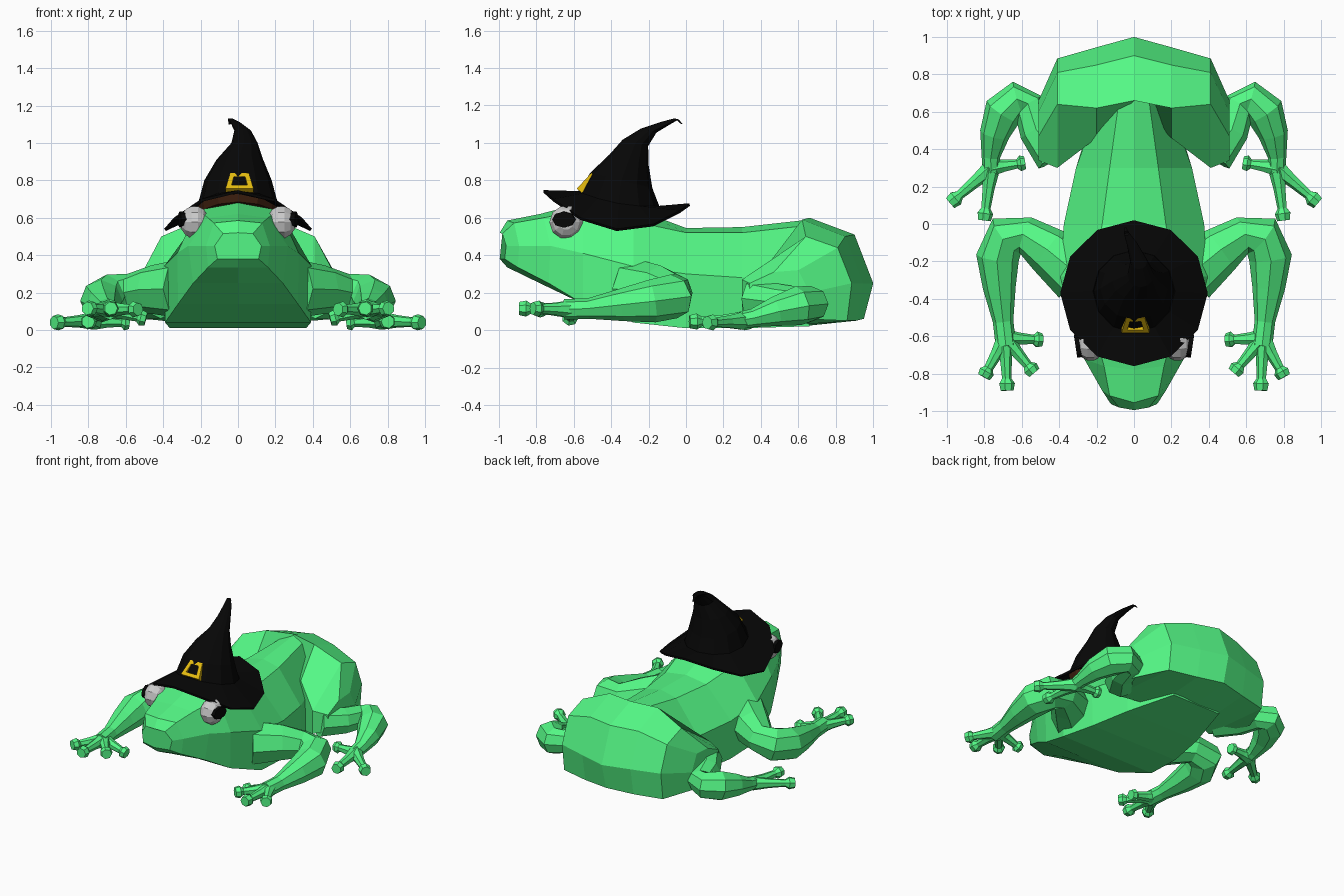
import bpy, bmesh
from math import cos, sin, pi
from mathutils import Vector, Matrix

if "Cube" in bpy.data.objects:
    bpy.data.objects.remove(bpy.data.objects["Cube"])


def material(name, rgb):
    m = bpy.data.materials.new(name)
    m.diffuse_color = (*rgb, 1)
    m.use_nodes = True
    m.node_tree.nodes["Principled BSDF"].inputs["Base Color"].default_value = m.diffuse_color
    return m


GREEN = material("green", (0.09, 0.95, 0.24))
BLACK = material("black", (0.002, 0.002, 0.002))
GOLD = material("gold", (0.78, 0.50, 0.005))
WHITE = material("eye_white", (0.6, 0.6, 0.6))
BROWN = material("brown", (0.05, 0.015, 0.005))


def finish(name, bm, mat):
    bmesh.ops.recalc_face_normals(bm, faces=bm.faces)
    me = bpy.data.meshes.new(name)
    bm.to_mesh(me)
    bm.free()
    ob = bpy.data.objects.new(name, me)
    me.materials.append(mat)
    bpy.context.collection.objects.link(ob)
    return ob


def add_loft(bm, rings, caps=True):
    rows = [[bm.verts.new(p) for p in r] for r in rings]
    n = len(rows[0])
    for a, b in zip(rows, rows[1:]):
        for i in range(n):
            j = (i + 1) % n
            bm.faces.new((a[i], a[j], b[j], b[i]))
    if caps:
        bm.faces.new(rows[0])
        bm.faces.new(rows[-1])


def add_tube(bm, path, sides=7):
    # path of (x, y, z, radius)
    pts = [Vector(p[:3]) for p in path]
    rings = []
    for i, p in enumerate(pts):
        t = (pts[min(i + 1, len(pts) - 1)] - pts[max(i - 1, 0)]).normalized()
        s = t.cross(Vector((0, 0, 1))).normalized()
        u = s.cross(t)
        rings.append([p + path[i][3] * (s * cos(2 * pi * k / sides) + u * sin(2 * pi * k / sides))
                      for k in range(sides)])
    add_loft(bm, rings)


def add_toe(bm, base, tip):
    b, t = Vector(base), Vector(tip)
    radii = ((0, .05), (.4, .034), (.8, .026), (.9, .044), (1.04, .036))
    add_tube(bm, [(*b.lerp(t, f), r) for f, r in radii], 7)


def leg(name, path, foot, toes):
    for side, sx in (("right", 1), ("left", -1)):
        bm = bmesh.new()
        add_tube(bm, path, 8)
        for t in toes:
            add_toe(bm, foot, t)
        bmesh.ops.scale(bm, vec=(sx, 1, 1), verts=bm.verts)
        finish(f"{name}_{side}", bm, GREEN)


# Head and torso: y, top z, shoulder x z, side x z, bottom x z
sections = [
    (-.995, .52, .08, .515, .125, .45, .11, .38),
    (-.955, .585, .13, .572, .17, .45, .16, .335),
    (-.78, .62, .16, .60, .265, .45, .24, .25),
    (-.55, .68, .22, .64, .325, .41, .32, .14),
    (-.28, .65, .22, .58, .395, .34, .39, .04),
    (.0, .545, .17, .52, .375, .30, .365, .01),
    (.3, .55, .13, .52, .31, .28, .31, .01),
    (.66, .59, .08, .56, .18, .28, .2, .02)]
rings = []
for k, (y, zt, xs, zs, xm, zm, xb, zb) in enumerate(sections):
    half = [(xs, zs), (xm, zm), (xb, zb)]
    loop = [(0, zt)] + half + [(0, zb)] + [(-x, z) for x, z in reversed(half)]
    bow = (2.2, 2.2, .8)[k] if k < 3 else 0  # rounds the snout
    rings.append([(x, y + bow * x * x, z) for x, z in loop])
bm = bmesh.new()
add_loft(bm, rings)
finish("body", bm, GREEN)

# Rump and thighs: (y, z) profiles at growing x, mirrored
profiles = [
    (0, [(.62, .02), (.66, .3), (.66, .6), (.9, .51), (1.0, .25), (.95, .06)]),
    (.2, [(.46, .02), (.46, .38), (.62, .59), (.85, .50), (.945, .25), (.91, .05)]),
    (.41, [(.30, .10), (.30, .27), (.64, .50), (.81, .44), (.885, .25), (.86, .05)]),
    (.51, [(.34, .12), (.34, .25), (.47, .31), (.60, .32), (.66, .20), (.62, .06)])]
full = [(-x, p) for x, p in reversed(profiles[1:])] + profiles
bm = bmesh.new()
add_loft(bm, [[(x, y, z) for y, z in p] for x, p in full])
finish("rump", bm, GREEN)

# Legs with padded toes
leg("front_leg",
    [(.30, -.27, .22, .16), (.46, -.14, .215, .13), (.58, -.06, .20, .10), (.68, -.065, .18, .12),
     (.73, -.18, .155, .115), (.72, -.34, .135, .088), (.70, -.52, .115, .055), (.685, -.65, .11, .055)],
    (.69, -.61, .11),
    [(.50, -.62, .06), (.54, -.79, .11), (.68, -.88, .115), (.80, -.81, .115)])
leg("hind_leg",
    [(.42, .36, .17, .11), (.52, .50, .15, .095), (.565, .64, .14, .085), (.62, .67, .14, .095),
     (.70, .60, .13, .105), (.745, .48, .10, .08), (.765, .36, .065, .05), (.765, .28, .05, .045)],
    (.765, .30, .05),
    [(.975, .12, .04), (.80, .03, .045), (.59, .325, .04)])

# Eyes with flat dark pupils
for side, sx in (("right", 1), ("left", -1)):
    bm = bmesh.new()
    bmesh.ops.create_uvsphere(bm, u_segments=10, v_segments=7, radius=.092)
    bmesh.ops.rotate(bm, matrix=Matrix.Rotation(pi / 2, 3, 'Y'), verts=bm.verts)
    bmesh.ops.scale(bm, vec=(.85, 1, 1), verts=bm.verts)
    bmesh.ops.translate(bm, vec=(sx * .232, -.64, .576), verts=bm.verts)
    finish(f"eye_{side}", bm, WHITE)
    bm = bmesh.new()
    bmesh.ops.create_cone(bm, cap_ends=True, segments=8, radius1=.062, radius2=.062, depth=.05)
    bmesh.ops.rotate(bm, matrix=Matrix.Rotation(pi / 2, 3, 'Y'), verts=bm.verts)
    bmesh.ops.scale(bm, vec=(sx, 1, .7), verts=bm.verts)
    bmesh.ops.rotate(bm, matrix=Matrix.Rotation(-sx * .15, 3, 'Z'), verts=bm.verts)
    bmesh.ops.translate(bm, vec=(sx * .288, -.65, .59), verts=bm.verts)
    finish(f"pupil_{side}", bm, BLACK)

# Hat brim: twelve sides, drooping left and right
A = [2 * pi * k / 12 for k in range(12)]
inner = [(.215 * cos(a), -.36 + .22 * sin(a), .67 + .025 * sin(a) ** 2 - .04 * sin(a)) for a in A]
outer = [(.39 * cos(a), -.37 + .39 * sin(a), .535 + .17 * sin(a) ** 2 - .035 * sin(a)) for a in A]
bm = bmesh.new()
add_loft(bm, [inner, outer], caps=False)
brim = finish("hat_brim", bm, BLACK)
mod = brim.modifiers.new("thickness", 'SOLIDIFY')
mod.thickness = .015
mod.offset = 0

# Hat cone bending back: centre x y z, radius x y
cone = [(0, -.345, .80, .18, .165), (.01, -.305, .91, .125, .105), (.035, -.27, 1.00, .07, .068),
        (.025, -.20, 1.065, .045, .042), (-.01, -.11, 1.105, .028, .025),
        (-.04, -.05, 1.128, .014, .012), (-.045, -.022, 1.10, .005, .005)]
bm = bmesh.new()
add_loft(bm, [inner] + [[(x + rx * cos(a), y + ry * sin(a), z - .25 * ry * sin(a)) for a in A]
                        for x, y, z, rx, ry in cone])
finish("hat_cone", bm, BLACK)

# Brown lining seen under the brim
bm = bmesh.new()
low = [(x * .97, -.36 + (y + .36) * .97, z - .05) for x, y, z in inner]
add_loft(bm, [inner, low])
finish("hat_lining", bm, BROWN)

# Buckle: trapezoid frame on the slanted front of the hat
bm = bmesh.new()
o, u, n = Vector((0, -.568, .742)), Vector((0, .078, .085)), Vector((0, -.74, .67))


def frame(corners, h):
    return [o + Vector((x + .008, 0, 0)) + u * v + n * h for x, v in corners]


big = [(-.075, 0), (.075, 0), (.05, 1), (-.05, 1)]
small = [(-.043, .22), (.043, .22), (.03, .78), (-.03, .78)]
add_loft(bm, [frame(big, -.015), frame(big, .02), frame(small, .02), frame(small, -.015),
              frame(big, -.015)], caps=False)
bmesh.ops.remove_doubles(bm, verts=bm.verts, dist=.0001)
finish("hat_buckle", bm, GOLD)
